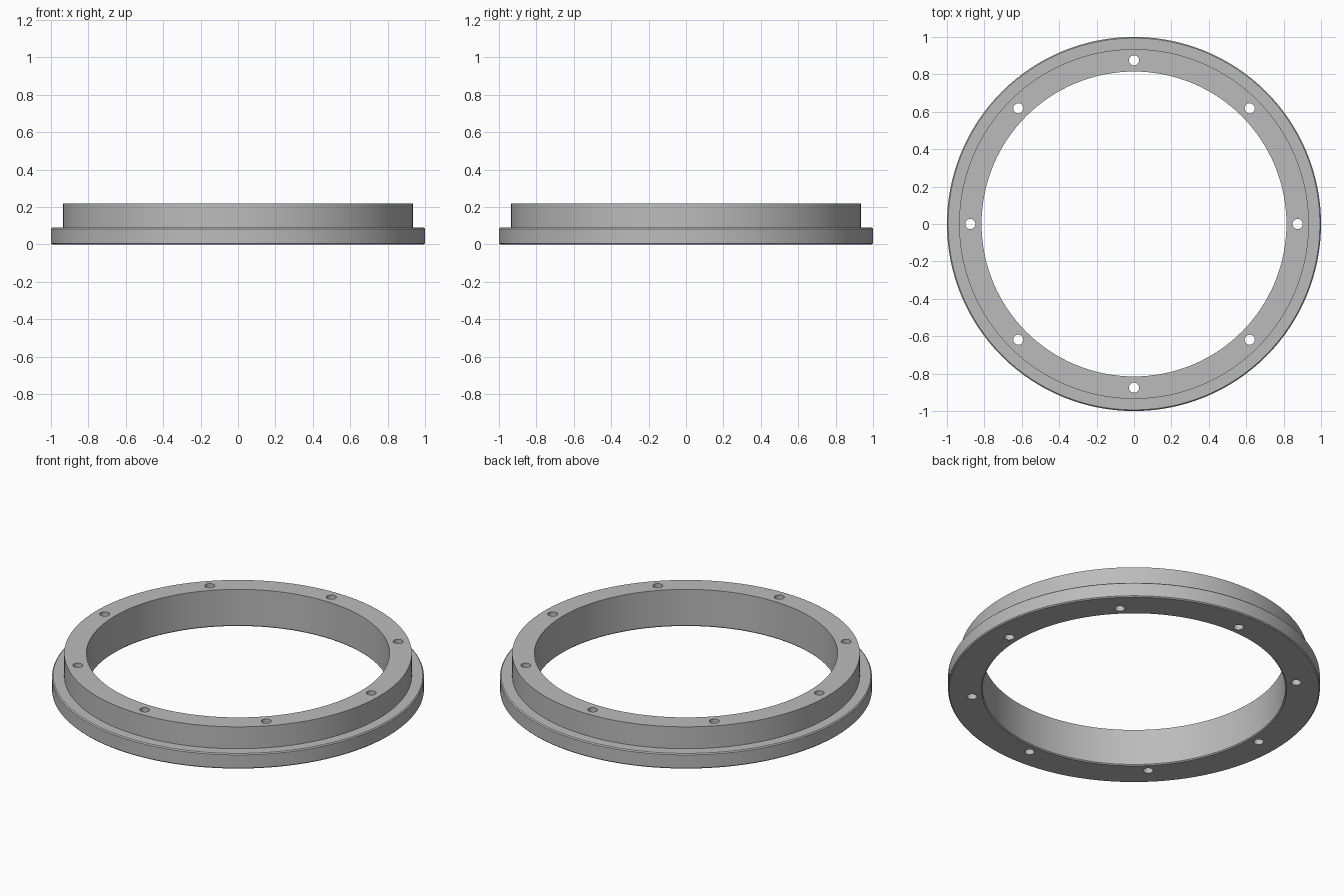
import bpy, bmesh, math
from mathutils import Matrix, Vector

old = bpy.data.objects.get("Cube")
if old:
    bpy.data.objects.remove(old, do_unlink=True)

SEGMENTS = 128
INNER, COLLAR, FLANGE = 0.815, 0.935, 1.0
FLANGE_TOP, HEIGHT = 0.09, 0.22
CHAMFER = 0.006
HOLES, HOLE_CIRCLE, HOLE_RADIUS = 8, 0.875, 0.027

grey = bpy.data.materials.new("grey metal")
grey.use_nodes = True
colour = (0.5, 0.5, 0.5, 1)
grey.diffuse_color = colour
grey.node_tree.nodes["Principled BSDF"].inputs["Base Color"].default_value = colour


def make_object(name, bm):
    bmesh.ops.recalc_face_normals(bm, faces=bm.faces)
    mesh = bpy.data.meshes.new(name)
    bm.to_mesh(mesh)
    bm.free()
    mesh.materials.append(grey)
    obj = bpy.data.objects.new(name, mesh)
    bpy.context.collection.objects.link(obj)
    return obj


# Stepped ring turned from its cross-section
profile = [
    (INNER + CHAMFER, 0), (FLANGE - CHAMFER, 0), (FLANGE, CHAMFER),
    (FLANGE, FLANGE_TOP - CHAMFER), (FLANGE - CHAMFER, FLANGE_TOP),
    (COLLAR, FLANGE_TOP), (COLLAR, HEIGHT), (INNER, HEIGHT), (INNER, CHAMFER),
]
bm = bmesh.new()
verts = [bm.verts.new((r, 0, z)) for r, z in profile]
edges = [bm.edges.new((a, b)) for a, b in zip(verts, verts[1:] + verts[:1])]
bmesh.ops.spin(bm, geom=verts + edges, cent=(0, 0, 0), axis=(0, 0, 1),
               angle=math.tau, steps=SEGMENTS, use_merge=True)
bmesh.ops.remove_doubles(bm, verts=bm.verts, dist=0.0001)
ring = make_object("flanged_ring", bm)

# Cutters for the bolt holes
bm = bmesh.new()
for i in range(HOLES):
    centre = Matrix.Rotation(math.tau * i / HOLES, 3, 'Z') @ Vector((HOLE_CIRCLE, 0, HEIGHT / 2))
    bmesh.ops.create_cone(bm, cap_ends=True, segments=24, radius1=HOLE_RADIUS,
                          radius2=HOLE_RADIUS, depth=HEIGHT * 2,
                          matrix=Matrix.Translation(centre))
cutter = make_object("bolt_hole_cutter", bm)
cutter.hide_render = True

# Drill the holes
drill = ring.modifiers.new("bolt holes", 'BOOLEAN')
drill.operation = 'DIFFERENCE'
drill.solver = 'EXACT'
drill.object = cutter
for obj in bpy.context.selected_objects:
    obj.select_set(False)
ring.select_set(True)
bpy.context.view_layer.objects.active = ring
bpy.ops.object.modifier_apply(modifier=drill.name)
bpy.data.objects.remove(cutter, do_unlink=True)

bpy.ops.object.shade_smooth_by_angle(angle=math.radians(30))
